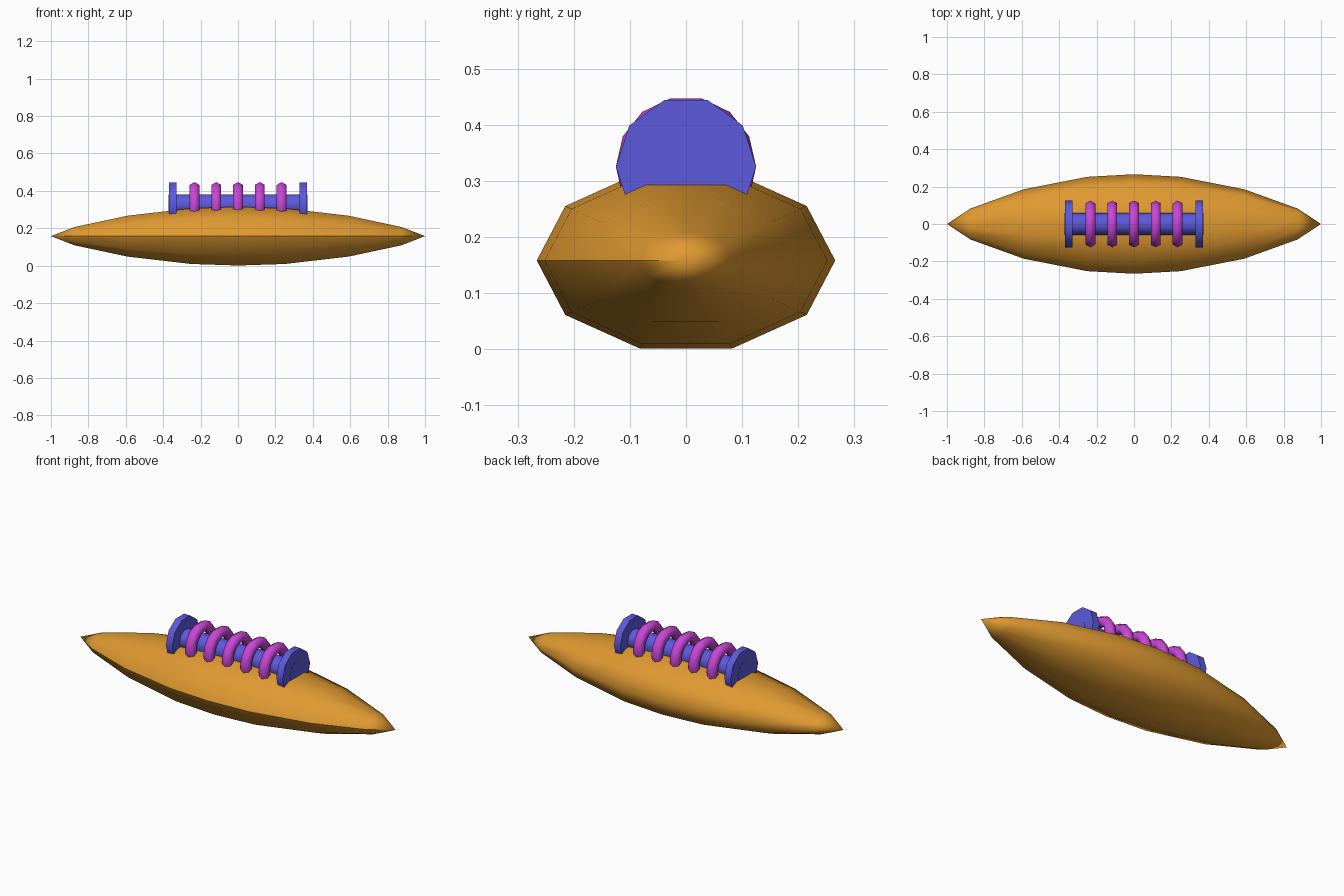
import bpy, bmesh, math

if "Cube" in bpy.data.objects:
    bpy.data.objects.remove(bpy.data.objects["Cube"])

AXIS_Z = 0.325  # height of the spool axis


def material(name, rgb):
    m = bpy.data.materials.new(name)
    m.diffuse_color = (*rgb, 1)
    m.use_nodes = True
    m.node_tree.nodes["Principled BSDF"].inputs["Base Color"].default_value = m.diffuse_color
    return m


ORANGE = material("orange", (0.74, 0.32, 0.03))
BLUE = material("blue", (0.107, 0.102, 0.72))
PURPLE = material("purple", (0.58, 0.063, 0.68))


def lathe_x(name, profile, sides, mat, z, x=0, sy=1, sz=1, closed=False, angle=None, seam=False):
    """Spin (x, radius) points around the x axis; a zero radius makes a pole."""
    bm = bmesh.new()
    rings = []
    for px, r in profile:
        if r == 0:
            rings.append([bm.verts.new((px, 0, 0))] * sides)
        else:
            rings.append([bm.verts.new((px, -r * sy * math.cos(math.tau * k / sides),
                                        r * sz * math.sin(math.tau * k / sides)))
                          for k in range(sides)])
    pairs = list(zip(rings, rings[1:]))
    if closed:
        pairs.append((rings[-1], rings[0]))
    for a, b in pairs:
        for k in range(sides):
            j = (k + 1) % sides
            quad = list(dict.fromkeys((a[k], a[j], b[j], b[k])))
            bm.faces.new(quad)
        if seam:
            bm.edges.get((a[0], b[0])).smooth = False
    if not closed:
        for ring in (rings[0], rings[-1]):
            if ring[0] is not ring[1]:
                bm.faces.new(ring)
    bmesh.ops.recalc_face_normals(bm, faces=bm.faces)
    for f in bm.faces:
        f.smooth = True
    mesh = bpy.data.meshes.new(name)
    bm.to_mesh(mesh)
    bm.free()
    mesh.materials.append(mat)
    ob = bpy.data.objects.new(name, mesh)
    ob.location = (x, 0, z)
    bpy.context.collection.objects.link(ob)
    if angle:
        bpy.ops.object.select_all(action='DESELECT')
        ob.select_set(True)
        bpy.context.view_layer.objects.active = ob
        bpy.ops.object.shade_smooth_by_angle(angle=math.radians(angle))
    return ob


# Pointed ten-sided body with a crease along the front
half = [(0.25, 0.948), (0.59, 0.697), (0.875, 0.31), (1, 0)]
hull = [(-x, r) for x, r in reversed(half)] + [(0, 1)] + half
lathe_x("body", hull, 10, ORANGE, 0.158, sy=0.266, sz=0.165, seam=True)

# Spool: core and two end discs
lathe_x("spool_core", [(-0.371, 0.058), (0.371, 0.058)], 10, BLUE, AXIS_Z, angle=50)
for side, x in (("left", -0.35), ("right", 0.35)):
    lathe_x(side + "_end_disc", [(-0.02, 0.125), (0.02, 0.125)], 10, BLUE, AXIS_Z, x=x, angle=50)

# Five coil rings with hexagonal section
section = [(0.03 * math.sin(math.tau * k / 6), 0.095 + 0.03 * math.cos(math.tau * k / 6))
           for k in range(6)]
for i in range(5):
    lathe_x(f"coil_ring_{i + 1}", section, 14, PURPLE, AXIS_Z, x=(i - 2) * 0.1165, closed=True)
